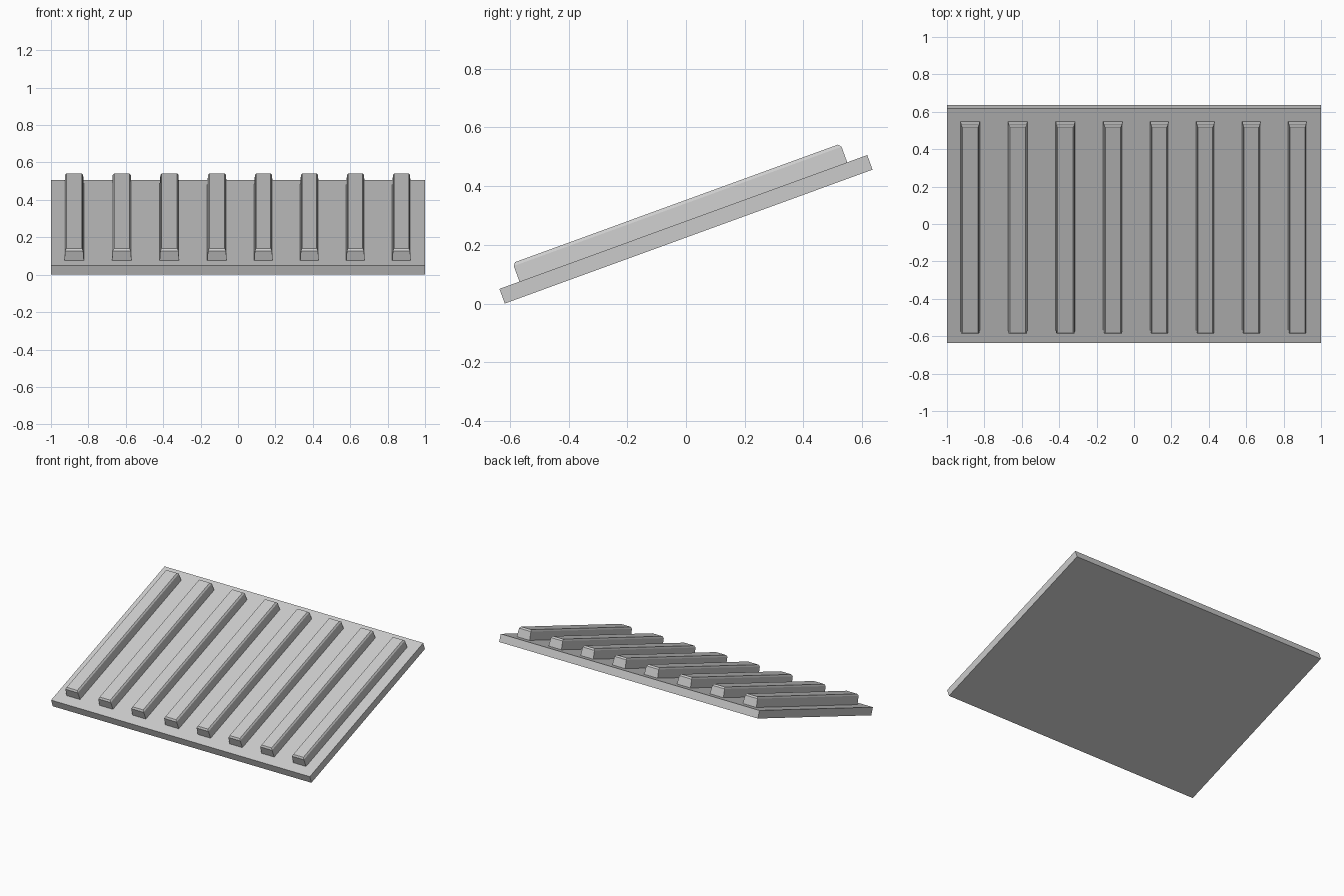
import bpy, bmesh
from math import radians
from mathutils import Matrix

if "Cube" in bpy.data.objects:
    bpy.data.objects.remove(bpy.data.objects["Cube"])

L, T = 1.333, 0.053          # plate length along slope, thickness
TILT = Matrix.Translation((0, 0, 0.253)) @ Matrix.Rotation(radians(20), 4, 'X')


def loft(name, sections):
    """Stack rectangles (centre x, half x, half y, z) into a closed solid, then tilt it."""
    bm = bmesh.new()
    rings = [[bm.verts.new((cx + sx * hx, sy * hy, z))
              for sx, sy in ((-1, -1), (1, -1), (1, 1), (-1, 1))]
             for cx, hx, hy, z in sections]
    bm.faces.new(rings[0][::-1])
    bm.faces.new(rings[-1])
    for a, b in zip(rings, rings[1:]):
        for i in range(4):
            j = (i + 1) % 4
            bm.faces.new((a[i], a[j], b[j], b[i]))
    bm.transform(TILT)
    me = bpy.data.meshes.new(name)
    bm.to_mesh(me)
    bm.free()
    ob = bpy.data.objects.new(name, me)
    bpy.context.collection.objects.link(ob)
    return ob


# Sloped base plate
loft("base_plate", [(0, 1, L / 2, -T / 2), (0, 1, L / 2, T / 2)])

# Raised ribs: left four slightly wider and wider spaced than the right four
for side, start, step, k in (("left", -0.876, 0.2545, 1.0), ("right", 0.136, 0.246, 0.95)):
    for i in range(4):
        x = start + i * step
        loft(f"{side}_rib_{i + 1}", [(x, 0.052 * k, 0.594, T / 2),
                                     (x, 0.048 * k, 0.594, 0.083),
                                     (x, 0.041 * k, 0.585, 0.094)])
